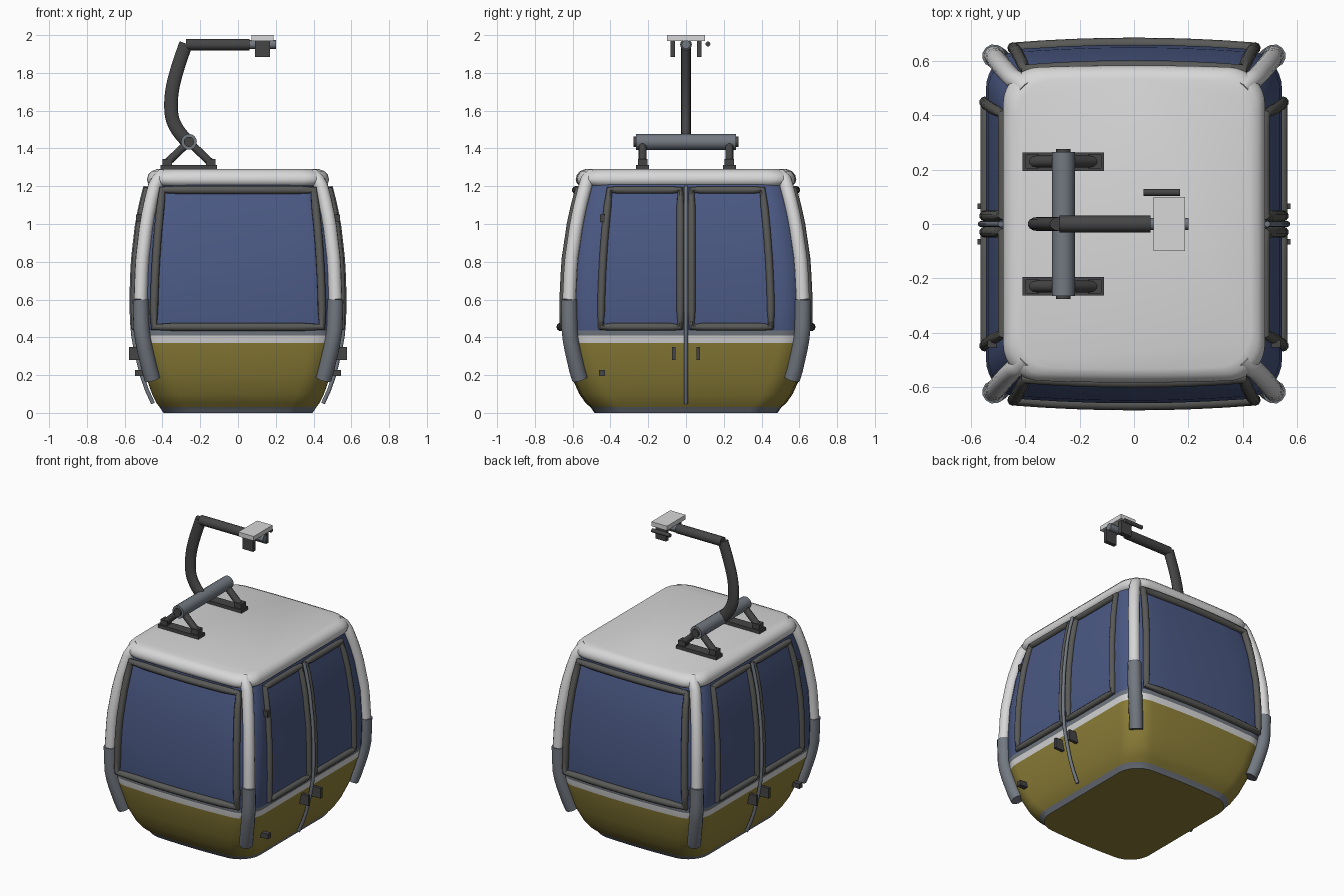
import bpy, bmesh, math
from mathutils import Vector

cube = bpy.data.objects.get("Cube")
if cube:
    bpy.data.objects.remove(cube, do_unlink=True)


def material(name, r, g, b):
    m = bpy.data.materials.new(name)
    m.use_nodes = True
    m.diffuse_color = (r, g, b, 1)
    m.node_tree.nodes["Principled BSDF"].inputs["Base Color"].default_value = (r, g, b, 1)
    return m


WHITE = material("white paint", 0.68, 0.68, 0.68)
YELLOW = material("olive yellow", 0.27, 0.215, 0.04)
GLASS = material("blue glass", 0.07, 0.1, 0.23)
STEEL = material("blue grey steel", 0.17, 0.19, 0.22)
FRAME = material("window rubber", 0.1, 0.1, 0.095)
DARK = material("dark metal", 0.06, 0.06, 0.06)


def finish(name, mesh, mats, smooth=True):
    ob = bpy.data.objects.new(name, mesh)
    bpy.context.collection.objects.link(ob)
    for m in mats:
        mesh.materials.append(m)
    if smooth:
        bpy.ops.object.select_all(action="DESELECT")
        ob.select_set(True)
        bpy.context.view_layer.objects.active = ob
        bpy.ops.object.shade_smooth_by_angle(angle=math.radians(40))
    return ob


def tube(name, pts, radius, mat, cyclic=False, sides=3, kind="POLY", flat=1):
    """Round tube along a path, turned into a mesh."""
    cu = bpy.data.curves.new(name, "CURVE")
    cu.dimensions = "3D"
    cu.bevel_depth = radius
    cu.bevel_resolution = sides
    cu.use_fill_caps = True
    sp = cu.splines.new(kind)
    sp.points.add(len(pts) - 1)
    for p, co in zip(sp.points, pts):
        p.co = (*co, 1)
    sp.use_cyclic_u = cyclic
    if kind == "NURBS":
        sp.use_endpoint_u = True
        sp.order_u = 3
    tmp = bpy.data.objects.new("tmp", cu)
    bpy.context.collection.objects.link(tmp)
    dg = bpy.context.evaluated_depsgraph_get()
    mesh = bpy.data.meshes.new_from_object(tmp.evaluated_get(dg))
    bpy.data.objects.remove(tmp)
    mesh.materials.clear()
    ob = finish(name, mesh, [mat])
    ob.scale.y = flat
    return ob


def box(name, lo, hi, mat):
    bm = bmesh.new()
    bmesh.ops.create_cube(bm, size=1)
    for v in bm.verts:
        v.co = [a + (b - a) * (c + 0.5) for a, b, c in zip(lo, hi, v.co)]
    mesh = bpy.data.meshes.new(name)
    bm.to_mesh(mesh)
    bm.free()
    return finish(name, mesh, [mat], smooth=False)


# Cabin profile: height, half width, half length
PROFILE = [(0, .395, .485), (.03, .415, .505), (.05, .43, .53), (.1, .455, .565),
           (.2, .49, .61), (.37, .53, .65), (.41, .535, .655), (.435, .54, .658),
           (.6, .545, .66), (.8, .538, .65), (1.0, .515, .62), (1.1, .496, .598), (1.21, .468, .568)]
RIM = [(1.205, .465, .565), (1.215, .476, .578), (1.235, .482, .584), (1.26, .476, .578),
       (1.28, .458, .56), (1.29, .43, .535)]
BULGE = 0.04


def half_size(z):
    for (z0, a0, b0), (z1, a1, b1) in zip(PROFILE, PROFILE[1:]):
        if z <= z1:
            t = (z - z0) / (z1 - z0)
            return a0 + t * (a1 - a0), b0 + t * (b1 - b0)
    return PROFILE[-1][1:]


def ring(hx, hy, r, bulge):
    """Rounded rectangle whose ends bow slightly outward."""
    pts = []
    for k, (sx, sy) in enumerate([(1, 1), (-1, 1), (-1, -1), (1, -1)]):
        for i in range(9):
            a = math.pi / 2 * (k + i / 8)
            pts.append((sx * (hx - r) + r * math.cos(a), sy * (hy - r) + r * math.sin(a)))
        if k in (0, 2):
            pts += [(sx * (hx - r) * (1 - i / 3), sy * hy) for i in range(1, 6)]
    return [(x, y * (1 - bulge * (x / hx) ** 2)) for x, y in pts]


def loft(name, rows, radius, bulge, mats, rule):
    bm = bmesh.new()
    rings = [[bm.verts.new((x, y, z)) for x, y in ring(hx, hy, radius, bulge)] for z, hx, hy in rows]
    for lo, hi in zip(rings, rings[1:]):
        for i in range(len(lo)):
            j = (i + 1) % len(lo)
            bm.faces.new((lo[i], lo[j], hi[j], hi[i]))
    bottom = bm.faces.new(rings[0][::-1])
    bm.faces.new(rings[-1])
    bmesh.ops.inset_region(bm, faces=[bottom], thickness=0.035)
    for f in bm.faces:
        f.material_index = rule(f.calc_center_median().z, f is bottom)
    mesh = bpy.data.meshes.new(name)
    bm.to_mesh(mesh)
    bm.free()
    return finish(name, mesh, mats)


def cabin_rule(z, is_floor):
    if is_floor:
        return 0
    return next(i for top, i in [(.03, 2), (.37, 0), (.41, 1), (.435, 2), (9, 3)] if z < top)


loft("cabin_shell", PROFILE, .14, BULGE, [YELLOW, WHITE, STEEL, GLASS], cabin_rule)
loft("roof", RIM, .13, .02, [WHITE], lambda z, floor: 0)


def end_point(s, x, z, off=.006):
    hx, hy = half_size(z)
    return (x, s * (hy * (1 - BULGE * (x / hx) ** 2) + off), z)


def side_point(s, y, z, off=.006):
    return (s * (half_size(z)[0] + off), y, z)


def window_loop(point, s, low, high, z0=.455, z1=1.18, n=8):
    """Closed path round a window; low and high give its bottom and top edges."""
    def at(u, t):
        a = low[0] + (low[1] - low[0]) * u
        b = high[0] + (high[1] - high[0]) * u
        return point(s, a + (b - a) * t ** 2, z0 + (z1 - z0) * t)
    path = [(i / n, 0) for i in range(n)] + [(1, i / n) for i in range(n)]
    path += [(1 - i / n, 1) for i in range(n)] + [(0, 1 - i / n) for i in range(n)]
    return [at(u, t) for u, t in path]


# Windows, doors and corner posts
for s, end in [(-1, "front"), (1, "back")]:
    tube(end + "_window_frame", window_loop(end_point, s, (-.445, .445), (-.4, .4)), .022, FRAME, True)

for s, side in [(1, "left"), (-1, "right")]:
    for d, end in [(-1, "front"), (1, "back")]:
        name = side + "_" + end
        edges = (d * .03, d * .45), (d * .03, d * .405)
        tube(name + "_door_frame", window_loop(side_point, s, *edges), .02, FRAME, True)
        hx = half_size(.31)[0]
        box(name + "_door_handle", (s * (hx - .01), d * .065 - .01, .28),
            (s * (hx + .06), d * .065 + .01, .35), DARK)

        def corner(z, out=.012):
            hx, hy = half_size(z)
            k = .14 * (1 - math.sqrt(.5)) - out
            y = (hy - k) * (1 - BULGE * ((hx - k) / hx) ** 2) + .01
            return (s * (hx - k), d * y, z)
        upper = [corner(.6 + .6 * i / 8) for i in range(9)]
        upper += [(s * .422, d * .523, 1.235), (s * .395, d * .495, 1.26)]
        tube(name + "_post", upper, .036, WHITE, sides=4)
        tube(name + "_post_sleeve", [corner(.18 + .42 * i / 8) for i in range(9)], .043, STEEL, sides=4)
    seam = [side_point(s, 0, .05 + 1.15 * i / 16, .02) for i in range(17)]
    tube(side + "_door_seam", seam, .011, STEEL)
    box(side + "_door_lock", (s * .48, -.46, .195), (s * .545, -.428, .228), DARK)
    box(side + "_door_hinge", (s * .5, -.455, 1.01), (s * .54, -.428, 1.05), DARK)

# Roof brackets carrying the cross tube
PIVOT = (-.26, 1.435)
for d, end in [(-1, "front"), (1, "back")]:
    y = d * .23
    box(end + "_bracket_base", (-.41, y - .034, 1.285), (-.11, y + .034, 1.312), DARK)
    for x, part in [(-.375, "outer"), (-.145, "inner")]:
        tube(end + "_" + part + "_strut", [(x, y, 1.325), (PIVOT[0], y, PIVOT[1])], .022, DARK)
        box(end + "_" + part + "_foot", (x - .025, y - .025, 1.31), (x + .025, y + .025, 1.345), DARK)
tube("cross_tube", [(PIVOT[0], -.265, PIVOT[1]), (PIVOT[0], .265, PIVOT[1])], .042, STEEL, sides=6)
tube("cross_tube_core", [(PIVOT[0], -.277, PIVOT[1]), (PIVOT[0], .277, PIVOT[1])], .027, DARK, sides=4)

# Hanger arm and cable grip
arm = [(-.265, 1.435), (-.345, 1.51), (-.36, 1.66), (-.325, 1.82), (-.275, 1.955)]
tube("hanger_arm", [(x, 0, z) for x, z in arm], .037, DARK, sides=5, kind="NURBS", flat=.7)
tube("grip_arm", [(-.275, 0, 1.95), (.06, 0, 1.95)], .031, DARK, sides=5)
tube("grip_axle", [(.05, 0, 1.95), (.2, 0, 1.95)], .023, STEEL, sides=4)
box("grip_plate", (.072, -.1, 1.97), (.187, .1, 2.0), WHITE)
for y, end in [(-.07, "front"), (.07, "back")]:
    box(end + "_grip_jaw", (.09, y - .013, 1.885), (.17, y + .013, 1.972), DARK)
tube("grip_lever", [(.035, .116, 1.953), (.17, .116, 1.953)], .013, DARK)
